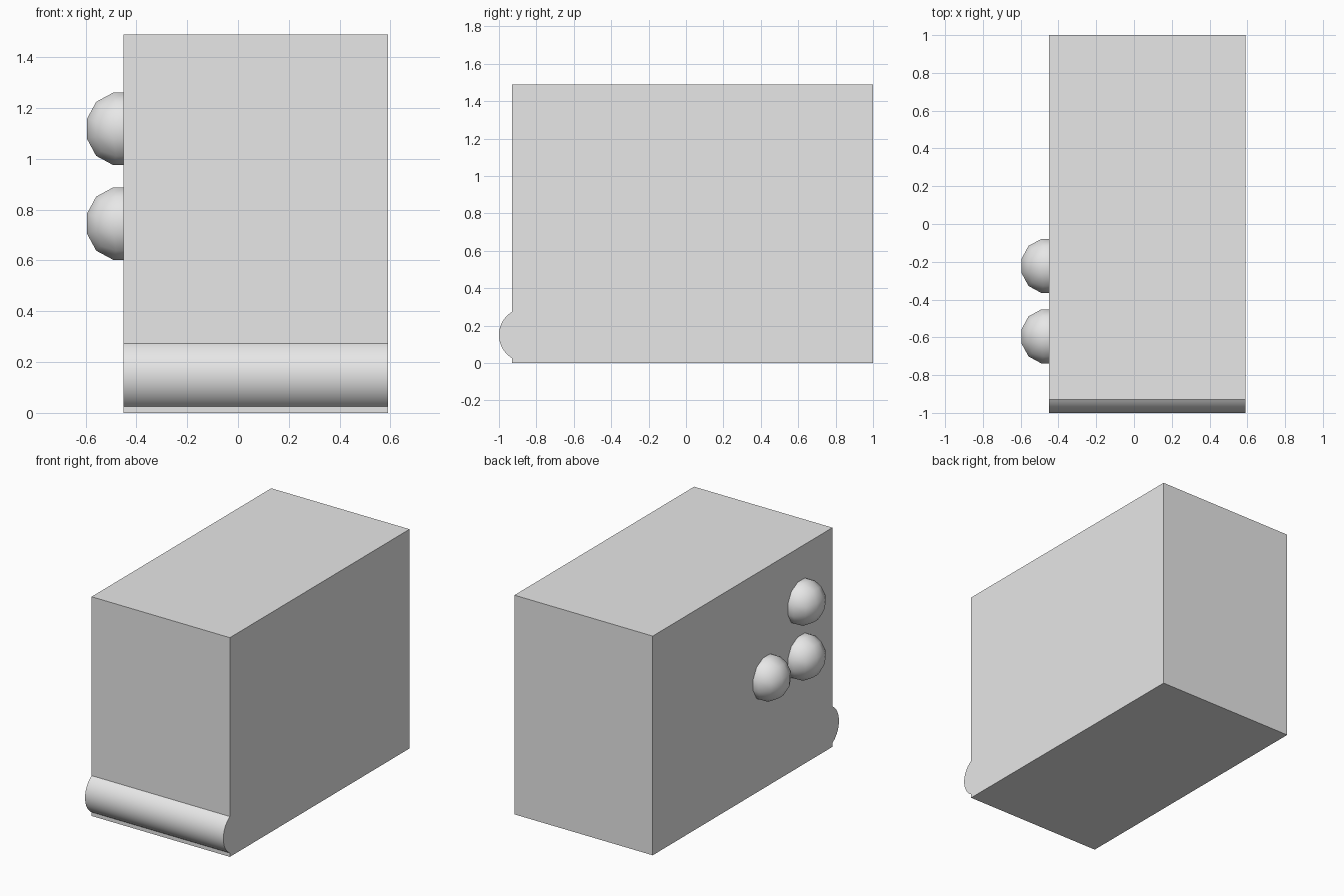
import bpy
import bmesh
import math
from mathutils import Vector

default_cube = bpy.data.objects.get("Cube")
if default_cube:
    bpy.data.objects.remove(default_cube, do_unlink=True)

# One plain grey for every part
grey = bpy.data.materials.new("light_grey")
grey.use_nodes = True
colour = (0.8, 0.8, 0.8, 1.0)
grey.diffuse_color = colour
grey.node_tree.nodes["Principled BSDF"].inputs["Base Color"].default_value = colour

LEFT, RIGHT = 0.59, -0.45
FRONT, BACK = -0.93, 1.0
HEIGHT = 1.49


def add_part(name, bm, smooth_angle=None):
    bmesh.ops.recalc_face_normals(bm, faces=bm.faces)
    mesh = bpy.data.meshes.new(name)
    bm.to_mesh(mesh)
    bm.free()
    mesh.materials.append(grey)
    obj = bpy.data.objects.new(name, mesh)
    bpy.context.collection.objects.link(obj)
    if smooth_angle:
        bpy.ops.object.select_all(action="DESELECT")
        obj.select_set(True)
        bpy.context.view_layer.objects.active = obj
        bpy.ops.object.shade_smooth_by_angle(angle=math.radians(smooth_angle))
    return obj


# Main box
bm = bmesh.new()
bmesh.ops.create_cube(bm, size=1)
bmesh.ops.scale(bm, vec=(LEFT - RIGHT, BACK - FRONT, HEIGHT), verts=bm.verts)
bmesh.ops.translate(bm, vec=((LEFT + RIGHT) / 2, (FRONT + BACK) / 2, HEIGHT / 2),
                    verts=bm.verts)
add_part("body", bm)

# Rounded bar along the foot of the front: an arc profile extruded sideways
radius, centre_z, steps = 0.145, 0.15, 24
centre_y = -1 + radius
half_angle = math.acos((centre_y - FRONT) / radius)
bm = bmesh.new()
profile = []
for i in range(steps + 1):
    a = half_angle * (2 * i / steps - 1)
    profile.append(bm.verts.new((RIGHT, centre_y - radius * math.cos(a),
                                 centre_z + radius * math.sin(a))))
end_cap = bm.faces.new(profile)
extruded = bmesh.ops.extrude_face_region(bm, geom=[end_cap], use_keep_orig=True)
moved = [g for g in extruded["geom"] if isinstance(g, bmesh.types.BMVert)]
bmesh.ops.translate(bm, vec=(LEFT - RIGHT, 0, 0), verts=moved)
add_part("front_bar", bm, 30)

# Faceted round knobs on the right side: cubes divided in three and rounded
knob_radius = 0.153
knobs = {"upper_knob": (-0.595, 1.118),
         "lower_front_knob": (-0.595, 0.745),
         "lower_rear_knob": (-0.222, 0.745)}
for name, (y, z) in knobs.items():
    bm = bmesh.new()
    bmesh.ops.create_cube(bm, size=2)
    bmesh.ops.subdivide_edges(bm, edges=bm.edges[:], cuts=2, use_grid_fill=True)
    for v in bm.verts:
        spread = Vector([math.tan(c * math.pi / 4) for c in v.co])
        v.co = spread.normalized() * knob_radius
    bmesh.ops.translate(bm, vec=(RIGHT - 0.002, y, z), verts=bm.verts)
    add_part(name, bm, 30)
